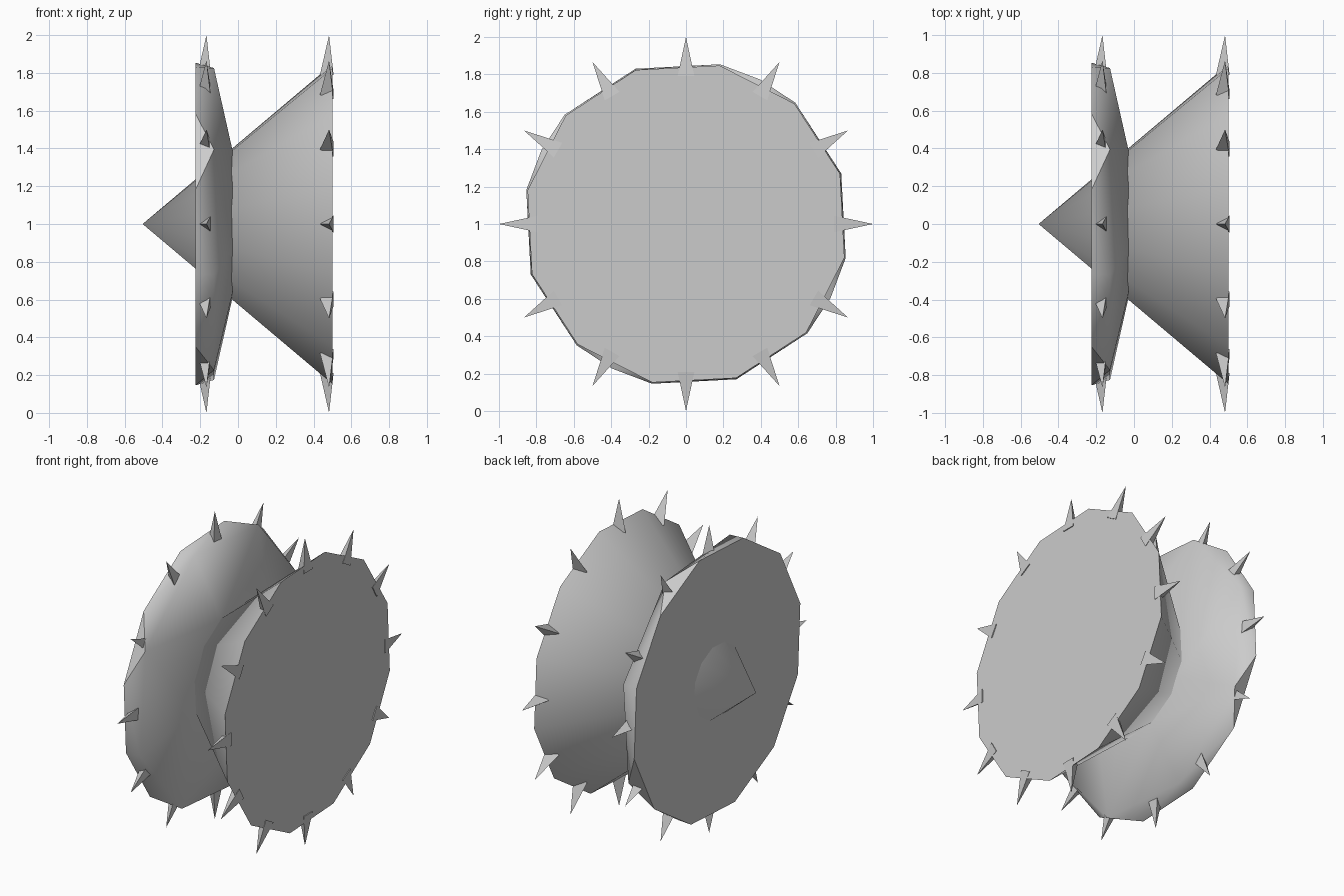
import bpy, bmesh, math
from mathutils import Vector

if "Cube" in bpy.data.objects:
    bpy.data.objects.remove(bpy.data.objects["Cube"])

CENTRE = Vector((0, 0, 1))

def ring(x, r, n, turn=18):
    # polygon around the x axis
    return [CENTRE + Vector((x, r * math.cos(a), r * math.sin(a)))
            for a in (math.radians(turn) + math.tau * i / n for i in range(n))]

def hull_object(name, point_sets, smooth_angle=None):
    # one convex solid per point set, joined into one object
    bm = bmesh.new()
    for pts in point_sets:
        verts = [bm.verts.new(p) for p in pts]
        bmesh.ops.convex_hull(bm, input=verts)
    bmesh.ops.dissolve_limit(bm, angle_limit=0.005, verts=bm.verts, edges=bm.edges)
    bmesh.ops.recalc_face_normals(bm, faces=bm.faces)
    mesh = bpy.data.meshes.new(name)
    bm.to_mesh(mesh)
    bm.free()
    ob = bpy.data.objects.new(name, mesh)
    bpy.context.collection.objects.link(ob)
    if smooth_angle:
        bpy.ops.object.select_all(action='DESELECT')
        ob.select_set(True)
        bpy.context.view_layer.objects.active = ob
        bpy.ops.object.shade_smooth_by_angle(angle=math.radians(smooth_angle))
    return ob

def spike(x, i):
    # three-sided spike pointing outwards, one corner towards -x
    a = math.radians(30 * i)
    out = Vector((0, math.cos(a), math.sin(a)))
    side = Vector((0, -math.sin(a), math.cos(a)))
    base = CENTRE + Vector((x, 0, 0)) + out * 0.79
    pts = [base + Vector((0.048 * math.cos(b), 0, 0)) + side * 0.052 * math.sin(b)
           for b in (math.pi, math.pi / 3, -math.pi / 3)]
    return pts + [CENTRE + Vector((x, 0, 0)) + out]

# long cone running through the whole model
hull_object("main_cone", [ring(0.5, 0.866, 12) + [CENTRE + Vector((-0.505, 0, 0))]], 50)

# rear wheel: 12-sided rim narrowing to an 8-sided shallow cone
hull_object("rear_wheel", [ring(-0.225, 0.873, 12) + ring(-0.127, 0.868, 8)
                           + ring(-0.028, 0.405, 8)], 50)

# rings of spikes
hull_object("front_spikes", [spike(0.482, i) for i in range(12)])
hull_object("rear_spikes", [spike(-0.167, i) for i in range(12)])
